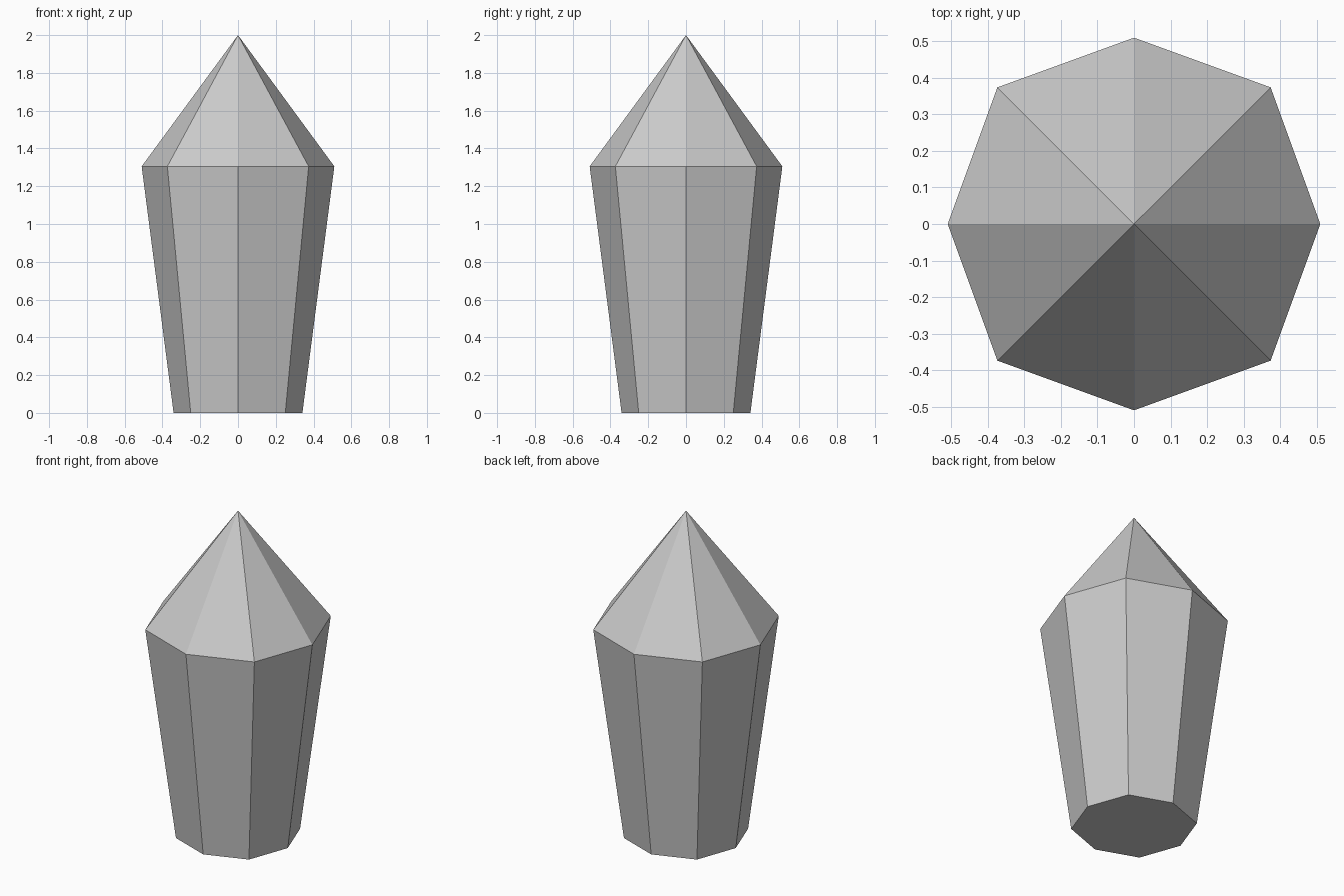
import bpy, bmesh
from math import cos, sin, pi

if "Cube" in bpy.data.objects:
    bpy.data.objects.remove(bpy.data.objects["Cube"])


def ring(bm, axis_r, diag_r, z):
    """Eight-sided ring whose diagonal corners sit slightly further out."""
    verts = []
    for i in range(8):
        r = diag_r if i % 2 else axis_r
        a = i * pi / 4
        verts.append(bm.verts.new((r * cos(a), r * sin(a), z)))
    return verts


# Tapered crystal shaft with a pointed tip
bm = bmesh.new()
base = ring(bm, 0.341, 0.354, 0.0)
shoulder = ring(bm, 0.51, 0.529, 1.305)
tip = bm.verts.new((0, 0, 2.0))

bm.faces.new(base[::-1])
for i in range(8):
    j = (i + 1) % 8
    bm.faces.new((base[i], base[j], shoulder[j], shoulder[i]))
    bm.faces.new((shoulder[i], shoulder[j], tip))

mesh = bpy.data.meshes.new("crystal")
bm.to_mesh(mesh)
bm.free()
bpy.context.collection.objects.link(bpy.data.objects.new("crystal", mesh))
